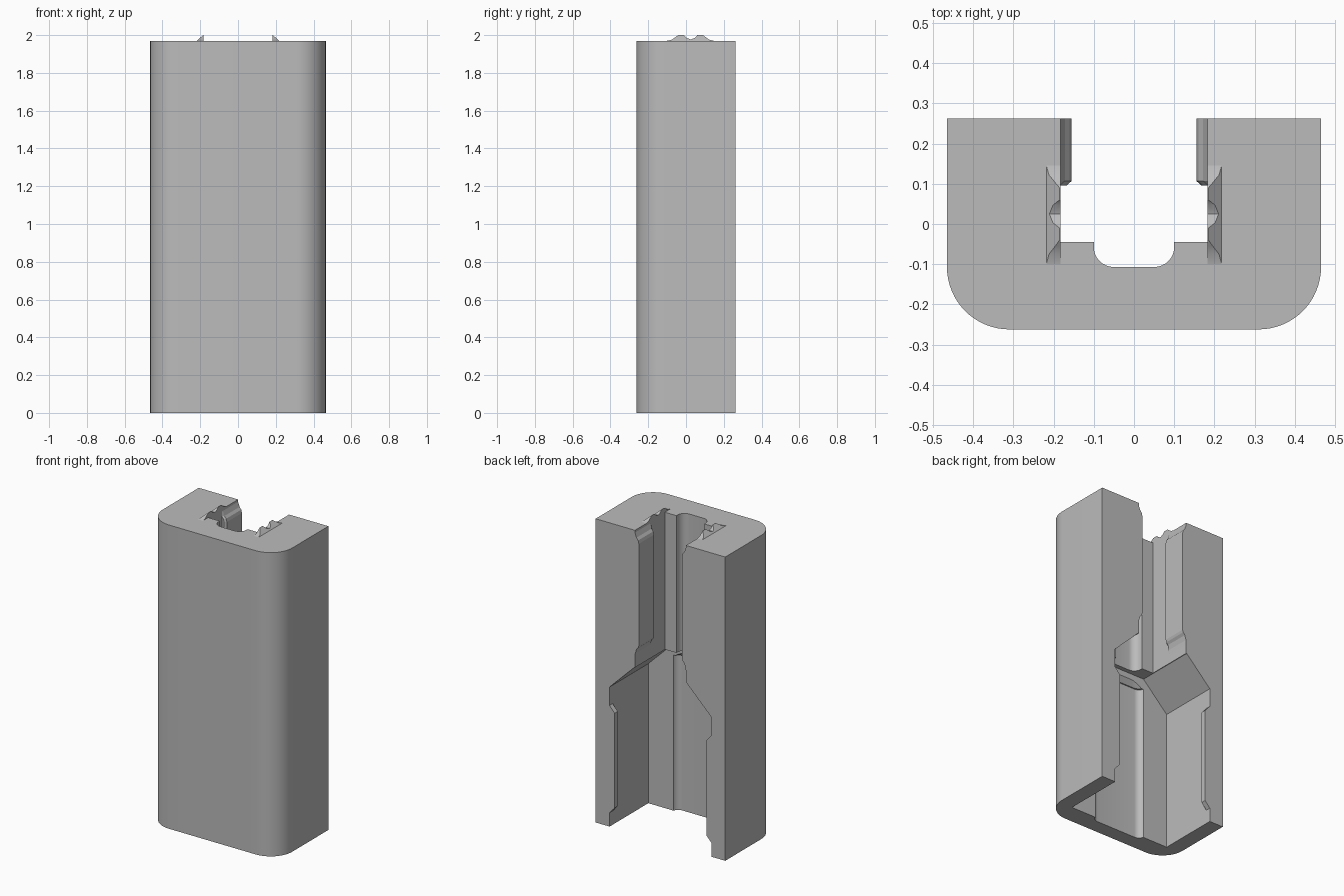
import bpy, bmesh, math

cube = bpy.data.objects.get("Cube")
if cube:
    bpy.data.objects.remove(cube, do_unlink=True)

grey = bpy.data.materials.new("plain_grey")
grey.use_nodes = True
GREY = (0.5, 0.5, 0.5, 1)
grey.diffuse_color = GREY
grey.node_tree.nodes["Principled BSDF"].inputs["Base Color"].default_value = GREY

HALF_X, HALF_Y, TOP = 0.465, 0.262, 1.97
WALL = 0.183


def loft(name, start, end):
    """Solid between two matching loops of 3D points."""
    bm = bmesh.new()
    a = [bm.verts.new(p) for p in start]
    b = [bm.verts.new(p) for p in end]
    n = len(a)
    bm.faces.new(a)
    bm.faces.new(b[::-1])
    for i in range(n):
        j = (i + 1) % n
        bm.faces.new((a[j], a[i], b[i], b[j]))
    bmesh.ops.recalc_face_normals(bm, faces=bm.faces)
    mesh = bpy.data.meshes.new(name)
    bm.to_mesh(mesh)
    bm.free()
    mesh.materials.append(grey)
    obj = bpy.data.objects.new(name, mesh)
    bpy.context.collection.objects.link(obj)
    return obj


def at_z(profile, z):
    return [(x, y, z) for x, y in profile]


def at_y(profile, y):
    return [(x, y, z) for x, z in profile]


def rounded(half, low, high, r, steps):
    """Plan outline with its two low-y corners rounded."""
    pts = [(half, high), (-half, high)]
    for side, first in ((-1, 180), (1, 270)):
        for i in range(steps + 1):
            t = math.radians(first + 90 * i / steps)
            pts.append((side * (half - r) + r * math.cos(t), low + r + r * math.sin(t)))
    return pts


def smooth(obj):
    bpy.ops.object.select_all(action='DESELECT')
    obj.select_set(True)
    bpy.context.view_layer.objects.active = obj
    bpy.ops.object.shade_smooth_by_angle(angle=math.radians(32))


# Outer body
outline = rounded(HALF_X, -HALF_Y, HALF_Y, 0.155, 16)
body = loft("body", at_z(outline, 0), at_z(outline, TOP))

# Lower cavity with sloped roof, upper channel, and front grooves
cavity = [(0.365, -0.1), (0.365, 0.905), (0.187, 1.08),
          (-0.187, 1.08), (-0.365, 0.905), (-0.365, -0.1)]
channel = [(WALL, 1.0), (WALL, 2.2), (-WALL, 2.2), (-WALL, 1.0)]
wide = rounded(0.187, -0.167, 0.05, 0.045, 8)
narrow = rounded(0.1, -0.107, 0.05, 0.05, 8)
cutters = [
    loft("cavity_cutter", at_y(cavity, -0.135), at_y(cavity, 0.4)),
    loft("channel_cutter", at_y(channel, -0.045), at_y(channel, 0.4)),
    loft("lower_groove_cutter", at_z(wide, -0.1), at_z(wide, 1.01)),
    loft("groove_taper_cutter", at_z(wide, 1.0), at_z(narrow, 1.08)),
    loft("upper_groove_cutter", at_z(narrow, 1.04), at_z(narrow, 2.2)),
]
bpy.context.view_layer.objects.active = body
for cutter in cutters:
    cutter.hide_render = True
    mod = body.modifiers.new("cut", 'BOOLEAN')
    mod.operation = 'DIFFERENCE'
    mod.solver = 'EXACT'
    mod.object = cutter
    bpy.ops.object.modifier_apply(modifier=mod.name)
    bpy.data.objects.remove(cutter, do_unlink=True)
smooth(body)

# Profiles of the parts on each side wall
rail = [(WALL, 1.14), (0.181, 1.17), (0.172, 1.2), (0.16, 1.215), (0.155, 1.23),
        (0.155, 1.89), (0.16, 1.91), (0.172, 1.925), (WALL, 1.955)]
latch = [(0.365, 0.09), (0.329, 0.13), (0.329, 0.745), (0.365, 0.785)]
hump = [(-0.1, TOP), (-0.075, 1.976), (-0.055, 1.99), (-0.04, 2.0), (-0.01, 2.0),
        (0.003, 1.985), (0.025, 1.977), (0.047, 1.985), (0.06, 2.0), (0.09, 2.0),
        (0.103, 1.99), (0.122, 1.976), (0.145, TOP)]

for side, label in ((1, "left"), (-1, "right")):
    def flip(profile):
        return [(side * x, z) for x, z in profile]

    # Upper guide rail, with its front end eased
    eased = [(min(WALL, x + 0.012), z) for x, z in rail]
    loft(label + "_guide_rail", at_y(flip(rail), 0.107), at_y(flip(rail), HALF_Y))
    loft(label + "_guide_rail_end", at_y(flip(eased), 0.096), at_y(flip(rail), 0.107))

    # Lower retaining rib at the rear opening
    loft(label + "_retaining_rib", at_y(flip(latch), 0.23), at_y(flip(latch), HALF_Y))

    # Double hump on the rim, sloping down outwards
    inner = [(side * WALL, y, z) for y, z in hump]
    outer = [(side * (0.218 - (z - TOP) * 1.1), y, z) for y, z in hump]
    smooth(loft(label + "_rim_hump", inner, outer))
